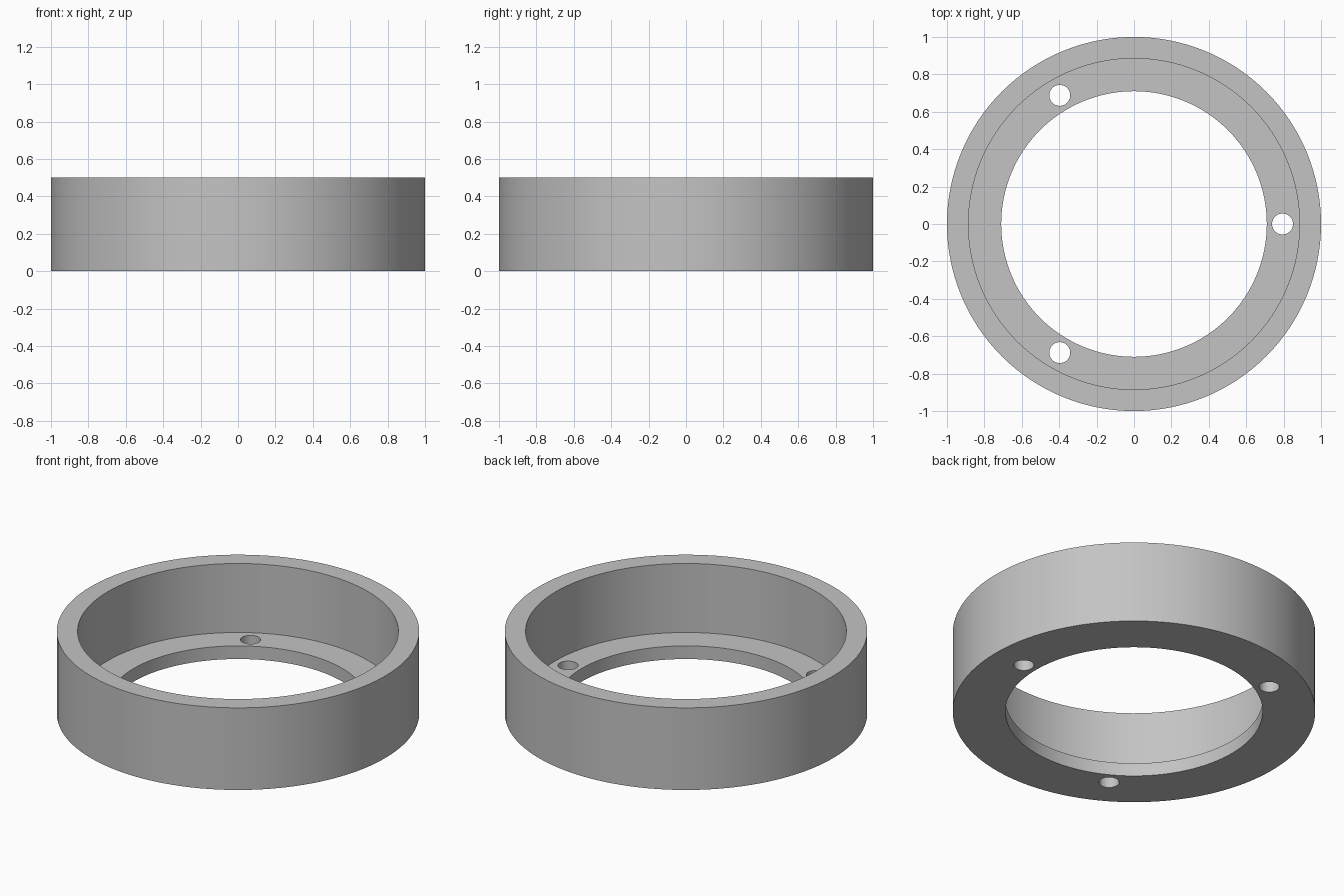
import bpy, bmesh
from math import cos, sin, tau, radians

cube = bpy.data.objects.get("Cube")
if cube:
    bpy.data.objects.remove(cube, do_unlink=True)

SEGMENTS = 128
OUTER, INNER, BORE = 1.0, 0.885, 0.71
HEIGHT, LEDGE = 0.5, 0.08
HOLE_RADIUS, HOLE_CIRCLE, HOLES = 0.056, 0.794, 3

grey = bpy.data.materials.new("light_grey")
grey.use_nodes = True
colour = (0.55, 0.55, 0.55, 1)
grey.diffuse_color = colour
grey.node_tree.nodes["Principled BSDF"].inputs["Base Color"].default_value = colour


def make_object(name, bm):
    bmesh.ops.recalc_face_normals(bm, faces=bm.faces)
    mesh = bpy.data.meshes.new(name)
    bm.to_mesh(mesh)
    bm.free()
    mesh.materials.append(grey)
    obj = bpy.data.objects.new(name, mesh)
    bpy.context.collection.objects.link(obj)
    return obj


def lathe(name, profile):
    """Revolve a closed (radius, height) profile around z."""
    bm = bmesh.new()
    rings = []
    for i in range(SEGMENTS):
        a = tau * i / SEGMENTS
        rings.append([bm.verts.new((r * cos(a), r * sin(a), z)) for r, z in profile])
    n = len(profile)
    for i in range(SEGMENTS):
        here, there = rings[i], rings[(i + 1) % SEGMENTS]
        for j in range(n):
            k = (j + 1) % n
            bm.faces.new((here[j], there[j], there[k], here[k]))
    return make_object(name, bm)


# Ring wall with an inward ledge at the bottom
ring = lathe("flanged_ring", [(OUTER, 0), (OUTER, HEIGHT), (INNER, HEIGHT),
                              (INNER, LEDGE), (BORE, LEDGE), (BORE, 0)])

# Screw holes through the ledge
bm = bmesh.new()
for i in range(HOLES):
    a = tau * i / HOLES
    made = bmesh.ops.create_cone(bm, cap_ends=True, segments=32, radius1=HOLE_RADIUS,
                                 radius2=HOLE_RADIUS, depth=4 * LEDGE)
    bmesh.ops.translate(bm, verts=made["verts"],
                        vec=(HOLE_CIRCLE * cos(a), HOLE_CIRCLE * sin(a), 0))
cutter = make_object("hole_cutter", bm)
cutter.hide_render = True

cut = ring.modifiers.new("screw_holes", "BOOLEAN")
cut.operation = "DIFFERENCE"
cut.solver = "EXACT"
cut.object = cutter

bpy.ops.object.select_all(action="DESELECT")
ring.select_set(True)
bpy.context.view_layer.objects.active = ring
bpy.ops.object.modifier_apply(modifier=cut.name)
bpy.data.objects.remove(cutter, do_unlink=True)
bpy.ops.object.shade_smooth_by_angle(angle=radians(30))
